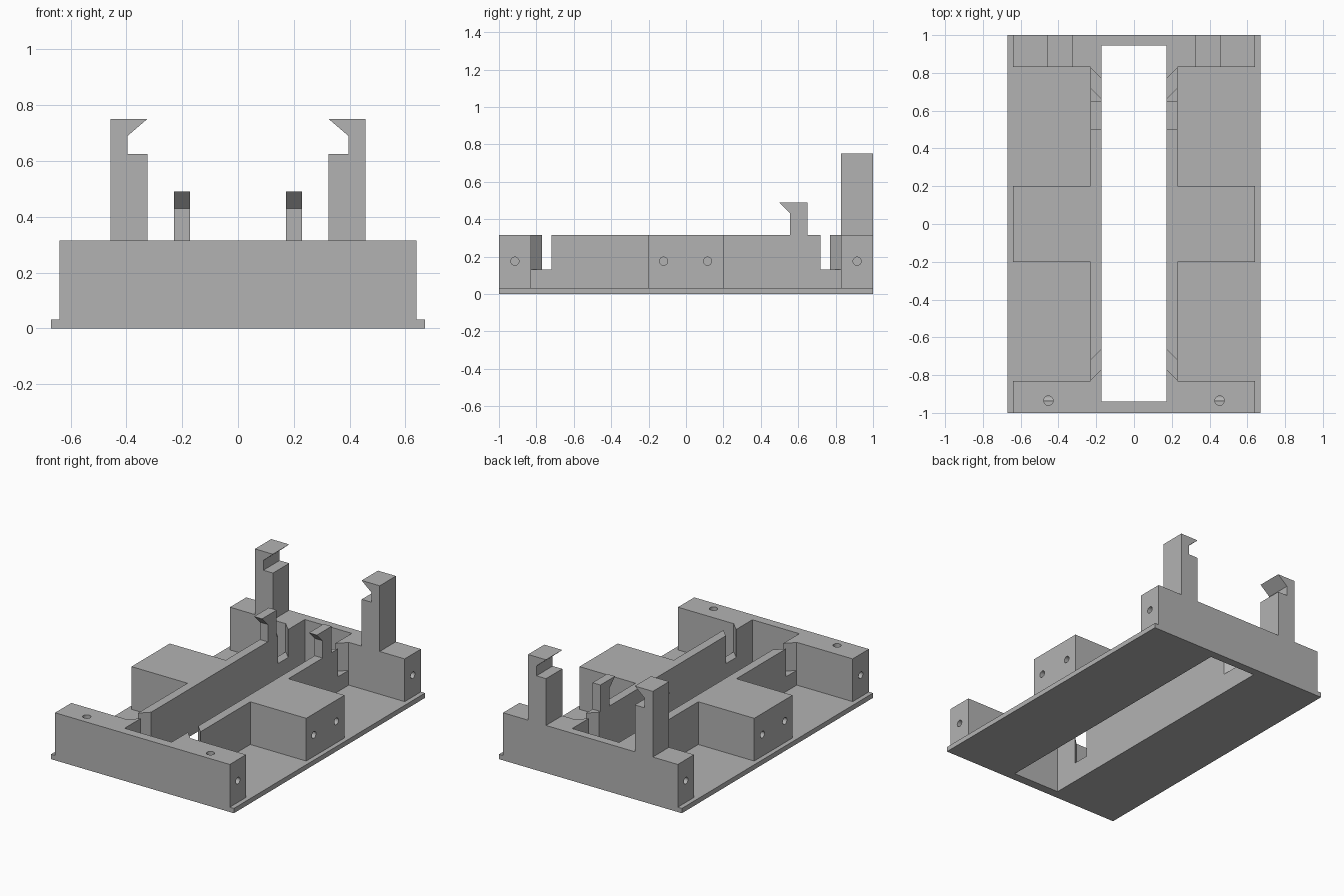
import bpy, bmesh
from mathutils import Vector

if "Cube" in bpy.data.objects:
    bpy.data.objects.remove(bpy.data.objects["Cube"])

GREY = (0.45, 0.45, 0.45, 1)
mat = bpy.data.materials.new("plain grey")
mat.use_nodes = True
mat.diffuse_color = GREY
mat.node_tree.nodes["Principled BSDF"].inputs["Base Color"].default_value = GREY

TOP, DECK = 0.315, 0.032
BAR, SLOT, RAIL, SIDE = 0.83, 0.172, 0.23, 0.64


def finish(name, bm):
    bmesh.ops.recalc_face_normals(bm, faces=bm.faces)
    mesh = bpy.data.meshes.new(name)
    bm.to_mesh(mesh)
    bm.free()
    mesh.materials.append(mat)
    ob = bpy.data.objects.new(name, mesh)
    bpy.context.collection.objects.link(ob)
    return ob


def prism(name, points, axis, lo, hi):
    """Extrude a flat outline along x, y or z from lo to hi."""
    place = {"x": lambda a, b: (lo, a, b),
             "y": lambda a, b: (a, lo, b),
             "z": lambda a, b: (a, b, lo)}[axis]
    bm = bmesh.new()
    face = bm.faces.new([bm.verts.new(place(a, b)) for a, b in points])
    new = bmesh.ops.extrude_face_region(bm, geom=[face])["geom"]
    step = Vector([hi - lo if axis == c else 0 for c in "xyz"])
    bmesh.ops.translate(bm, vec=step, verts=[v for v in new if isinstance(v, bmesh.types.BMVert)])
    return finish(name, bm)


def drill(name, start, end, radius):
    """Round cutter running between two points."""
    start, end = Vector(start), Vector(end)
    bm = bmesh.new()
    bmesh.ops.create_cone(bm, cap_ends=True, segments=24, radius1=radius,
                          radius2=radius, depth=(end - start).length)
    bm.transform((end - start).to_track_quat("Z", "Y").to_matrix().to_4x4())
    bmesh.ops.translate(bm, vec=(start + end) / 2, verts=bm.verts)
    return finish(name, bm)


def cut(target, cutter):
    mod = target.modifiers.new("cut", "BOOLEAN")
    mod.operation = "DIFFERENCE"
    mod.solver = "EXACT"
    mod.object = cutter
    cutter.hide_render = True
    cutter.hide_set(True)


def rect(x0, y0, x1, y1):
    return [(x0, y0), (x1, y0), (x1, y1), (x0, y1)]


# Thin deck, and the walls above it: end bars, rails and side blocks in one outline
deck = prism("deck", rect(-0.67, -1, 0.67, 1), "z", 0, DECK)
half = [(SIDE, -1), (SIDE, -BAR), (RAIL, -BAR), (RAIL, -0.2), (SIDE, -0.2),
        (SIDE, 0.2), (RAIL, 0.2), (RAIL, BAR), (SIDE, BAR), (SIDE, 1)]
outline = half + [(-x, y) for x, y in reversed(half)]
walls = prism("walls", outline, "z", DECK, TOP)

# Long central slot through everything
slot = prism("slot_cutter", rect(-SLOT, -0.94, SLOT, 0.945), "z", -0.1, 0.5)
cut(deck, slot)
cut(walls, slot)

notch = [(0.16, 0.758), (RAIL, 0.828), (0.26, 0.828),
         (0.26, 0.72), (RAIL, 0.72), (0.16, 0.65)]
post = [(0.325, TOP), (0.325, 0.625), (0.395, 0.625), (0.395, 0.69),
        (0.325, 0.75), (0.457, 0.75), (0.457, TOP)]
hook = [(0.557, TOP), (0.557, 0.43), (0.497, 0.49), (0.65, 0.49), (0.65, TOP)]

for side, s in (("left", 1), ("right", -1)):
    # Diagonal notches near both ends of the rail
    for end, e in (("back", 1), ("front", -1)):
        cut(walls, prism(f"{side}_{end}_notch_cutter",
                         [(s * x, e * y) for x, y in notch], "z", 0.13, 0.5))

    # Screw holes in the sides, and one in the top of the front bar
    for i, y in enumerate((-0.915, -0.12, 0.115, 0.915)):
        cut(walls, drill(f"{side}_screw_cutter_{i}", (s * 0.7, y, 0.175),
                         (s * 0.42, y, 0.175), 0.022))
    cut(walls, drill(f"{side}_top_hole_cutter", (s * 0.453, -0.935, 0.4),
                     (s * 0.453, -0.935, 0.17), 0.025))

    # Tall latch post on the back bar and small hook on the rail
    prism(f"{side}_latch_post", [(s * x, z) for x, z in post], "y", BAR, 1)
    prism(f"{side}_rail_hook", hook, "x", s * SLOT, s * RAIL)
